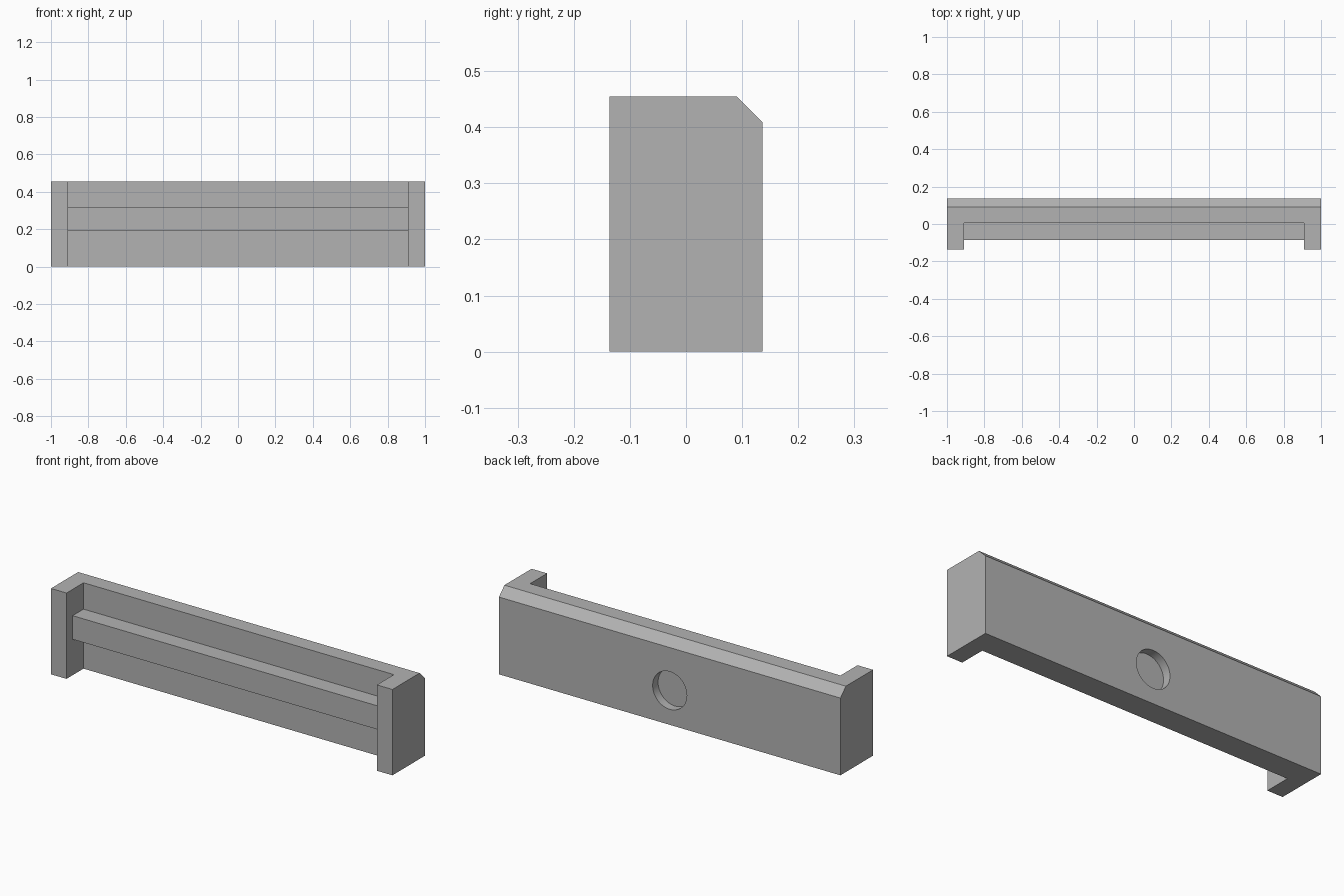
import bpy, bmesh, math
from mathutils import Matrix, Vector

cube = bpy.data.objects.get("Cube")
if cube:
    bpy.data.objects.remove(cube, do_unlink=True)

grey = bpy.data.materials.new("plain grey")
grey.use_nodes = True
colour = (0.45, 0.45, 0.45, 1)
grey.diffuse_color = colour
grey.node_tree.nodes["Principled BSDF"].inputs["Base Color"].default_value = colour

UNIT = 1 / 11
HALF_DEPTH = 1.5 * UNIT
HEIGHT = 5 * UNIT
INNER_X = 1 - UNIT
PANEL_Y = 0.006
CHAMFER = UNIT / 2


def finish(name, bm):
    bmesh.ops.recalc_face_normals(bm, faces=bm.faces)
    mesh = bpy.data.meshes.new(name)
    bm.to_mesh(mesh)
    bm.free()
    mesh.materials.append(grey)
    obj = bpy.data.objects.new(name, mesh)
    bpy.context.collection.objects.link(obj)
    return obj


def extrude(name, points, direction):
    bm = bmesh.new()
    face = bm.faces.new([bm.verts.new(p) for p in points])
    moved = bmesh.ops.extrude_face_region(bm, geom=[face])["geom"]
    verts = [v for v in moved if isinstance(v, bmesh.types.BMVert)]
    bmesh.ops.translate(bm, verts=verts, vec=direction)
    return finish(name, bm)


# U-shaped housing, extruded upward
plan = [(-1, HALF_DEPTH), (-1, -HALF_DEPTH), (-INNER_X, -HALF_DEPTH), (-INNER_X, PANEL_Y),
        (INNER_X, PANEL_Y), (INNER_X, -HALF_DEPTH), (1, -HALF_DEPTH), (1, HALF_DEPTH)]
housing = extrude("housing", [(x, y, 0) for x, y in plan], Vector((0, 0, HEIGHT)))

# Chamfer along the upper back edge
bm = bmesh.new()
bm.from_mesh(housing.data)
edge = [e for e in bm.edges
        if all(v.co.z > HEIGHT - 0.01 and v.co.y > HALF_DEPTH - 0.01 for v in e.verts)]
bmesh.ops.bevel(bm, geom=edge, offset=CHAMFER, segments=1, affect='EDGES')
bm.to_mesh(housing.data)
bm.free()

# Round recess in the back
bm = bmesh.new()
place = Matrix.Translation((0, HALF_DEPTH, 2 * UNIT)) @ Matrix.Rotation(math.pi / 2, 4, 'X')
bmesh.ops.create_cone(bm, cap_ends=True, segments=48, radius1=0.1, radius2=0.1,
                      depth=UNIT, matrix=place)
cutter = finish("recess_cutter", bm)
cutter.hide_render = True
cutter.hide_viewport = True
cut = housing.modifiers.new("recess", 'BOOLEAN')
cut.object = cutter
cut.operation = 'DIFFERENCE'
cut.solver = 'EXACT'

# Apply the cut and remove the helper
bpy.context.view_layer.update()
graph = bpy.context.evaluated_depsgraph_get()
result = bpy.data.meshes.new_from_object(housing.evaluated_get(graph))
housing.modifiers.clear()
housing.data = result
bpy.data.objects.remove(cutter, do_unlink=True)

bpy.ops.object.select_all(action='DESELECT')
housing.select_set(True)
bpy.context.view_layer.objects.active = housing
bpy.ops.object.shade_smooth_by_angle(angle=math.radians(30))

# Rail between the two end posts
rail_section = [(PANEL_Y, 0.19), (PANEL_Y, 0.315), (-0.085, 0.315), (-0.085, 0.19)]
extrude("front_rail", [(-INNER_X, y, z) for y, z in rail_section], Vector((2 * INNER_X, 0, 0)))
